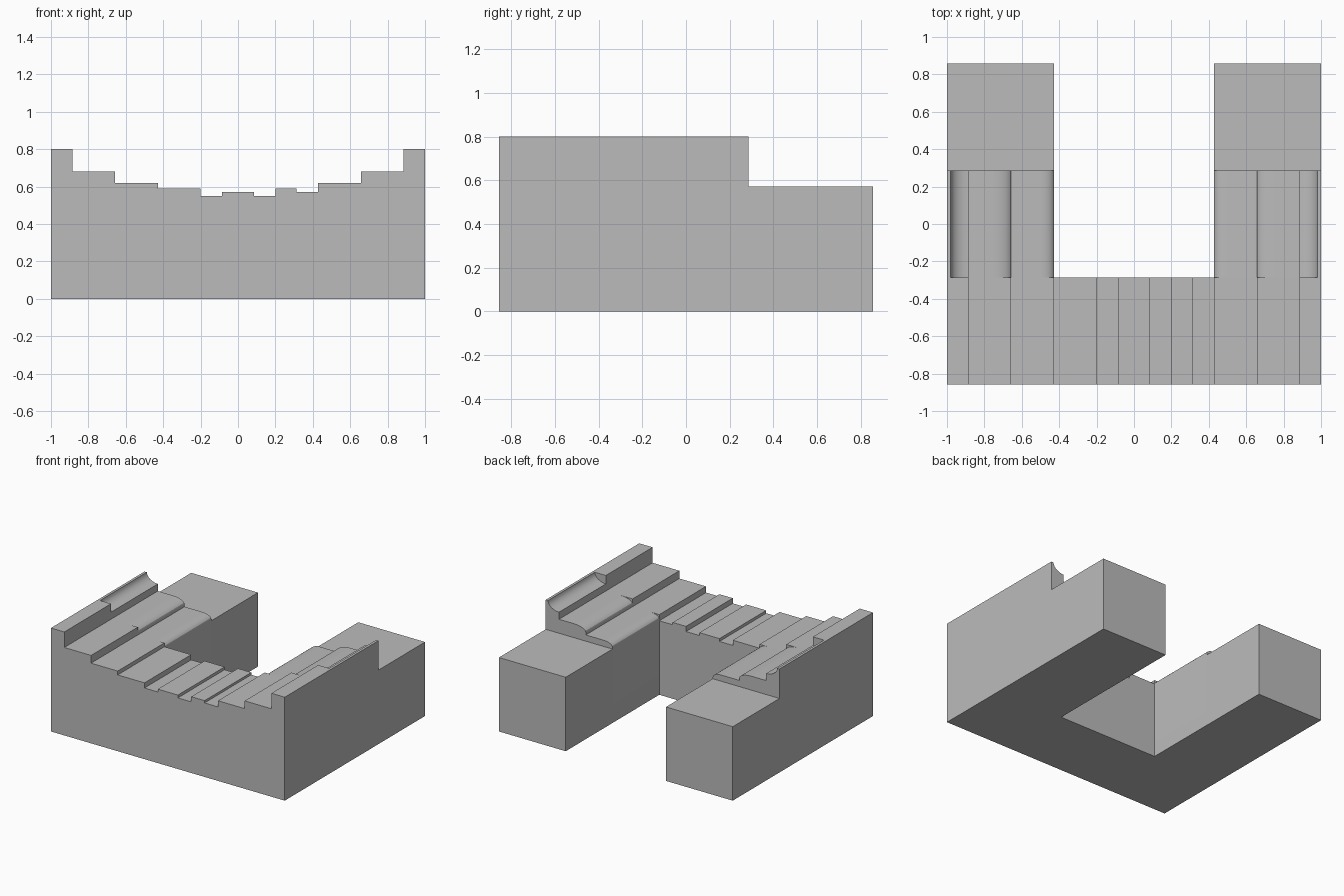
import bpy
import bmesh
import math

if "Cube" in bpy.data.objects:
    bpy.data.objects.remove(bpy.data.objects["Cube"], do_unlink=True)

stone = bpy.data.materials.new("light_grey")
stone.use_nodes = True
grey = (0.5, 0.5, 0.5, 1.0)
stone.diffuse_color = grey
stone.node_tree.nodes["Principled BSDF"].inputs["Base Color"].default_value = grey

FRONT, INNER, LEDGE, BACK = -0.857, -0.286, 0.286, 0.857
ARM = 0.429


def extrude_profile(name, top, y0, y1):
    """Prism along y: the top outline is closed down to the ground."""
    outline = [(top[0][0], 0)] + top + [(top[-1][0], 0)]
    bm = bmesh.new()
    face = bm.faces.new([bm.verts.new((x, y0, z)) for x, z in outline])
    result = bmesh.ops.extrude_face_region(bm, geom=[face])
    moved = [v for v in result["geom"] if isinstance(v, bmesh.types.BMVert)]
    bmesh.ops.translate(bm, verts=moved, vec=(0, y1 - y0, 0))
    bmesh.ops.recalc_face_normals(bm, faces=bm.faces)
    mesh = bpy.data.meshes.new(name)
    bm.to_mesh(mesh)
    bm.free()
    mesh.materials.append(stone)
    obj = bpy.data.objects.new(name, mesh)
    bpy.context.collection.objects.link(obj)
    bpy.ops.object.select_all(action="DESELECT")
    obj.select_set(True)
    bpy.context.view_layer.objects.active = obj
    bpy.ops.object.shade_smooth_by_angle(angle=math.radians(25))
    return obj


def quarter(x0, z0, x1, z1, concave, steps=6):
    """Quarter ellipse between two points, sagging or bulging."""
    points = []
    for i in range(steps + 1):
        a = math.pi / 2 * i / steps
        s, c = math.sin(a), math.cos(a)
        u, v = (1 - c, s) if concave else (s, 1 - c)
        points.append((x0 + (x1 - x0) * u, z0 + (z1 - z0) * v))
    return points


# Front span: stepped terraces as (right edge, height)
steps = [(-0.886, 0.80), (-0.657, 0.68), (-ARM, 0.62), (-0.2, 0.59),
         (-0.086, 0.55), (0.086, 0.572), (0.2, 0.55), (0.314, 0.59),
         (ARM, 0.572), (0.657, 0.62), (0.886, 0.68), (1, 0.80)]
terraces, left = [], -1
for right, height in steps:
    terraces += [(left, height), (right, height)]
    left = right
extrude_profile("front_span", terraces, FRONT, INNER)

# Arms: hollowed rim, then two rounded terraces, then a low rear block
arm_top = [(1, 0.80)]
arm_top += quarter(0.98, 0.80, 0.886, 0.735, True)
arm_top += [(0.886, 0.68)] + quarter(0.76, 0.68, 0.657, 0.64, False)
arm_top += [(0.657, 0.62)] + quarter(0.5, 0.62, ARM, 0.585, False)

for side, sign in (("left", 1), ("right", -1)):
    top = [(sign * x, z) for x, z in arm_top]
    extrude_profile(side + "_arm", top, INNER, LEDGE)
    block = [(sign * ARM, 0.572), (sign, 0.572)]
    extrude_profile(side + "_rear_block", block, LEDGE, BACK)
